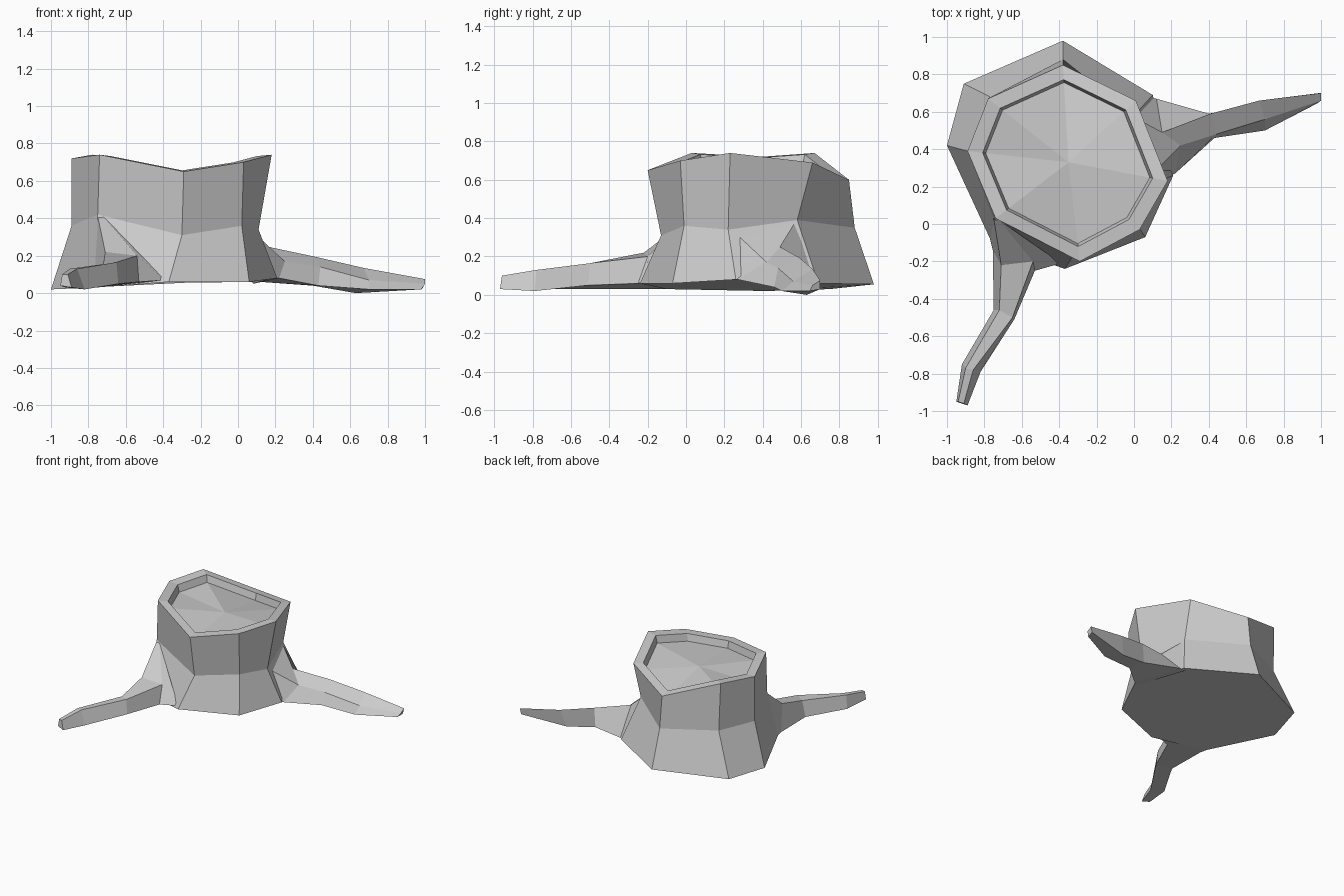
import bpy, bmesh
from mathutils import Vector


def loft(name, sections, centre=None):
    """Skin matching closed sections; cap the first, cap or fan the last."""
    bm = bmesh.new()
    rings = [[bm.verts.new(p) for p in s] for s in sections]
    n = len(rings[0])
    for a, b in zip(rings, rings[1:]):
        for i in range(n):
            j = (i + 1) % n
            bm.faces.new((a[i], a[j], b[j], b[i]))
    bm.faces.new(rings[0][::-1])
    last = rings[-1]
    if centre:
        c = bm.verts.new(centre)
        for i in range(n):
            bm.faces.new((last[i], last[(i + 1) % n], c))
    else:
        bm.faces.new(last)
    bmesh.ops.recalc_face_normals(bm, faces=bm.faces)
    me = bpy.data.meshes.new(name)
    bm.to_mesh(me)
    bm.free()
    ob = bpy.data.objects.new(name, me)
    bpy.context.collection.objects.link(ob)
    return ob


# Trunk: uneven eight-sided rings, flaring at the base, hollowed cut on top
base = [(-1, .42, .02), (-.76, -.10, .03), (-.37, -.24, .06), (.06, -.07, .06),
        (.21, .26, .08), (.10, .69, .06), (-.38, .98, .055), (-.91, .75, .03)]
waist = [(-.89, .39, .36), (-.75, .03, .42), (-.30, -.13, .31), (.02, -.01, .36),
         (.11, .22, .34), (0, .58, .39), (-.38, .88, .35), (-.77, .68, .36)]
rim = [(-.89, .39, .72), (-.74, .03, .74), (-.29, -.20, .65), (.03, -.03, .70),
       (.18, .23, .74), (.01, .66, .69), (-.38, .85, .60), (-.78, .67, .74)]
mid = Vector((-.35, .33, .69))


def inset(scale, drop):
    return [mid.lerp(Vector(p), scale) - Vector((0, 0, drop)) for p in rim]


loft("trunk", [base, waist, rim, inset(.85, 0), inset(.82, .055)], (-.35, .33, .635))

# Front root: outer low, outer top, inner top, inner low corners
loft("front_root", [
    [(-.79, .0, .03), (-.75, .03, .41), (-.72, .02, .41), (-.39, -.21, .07)],
    [(-.755, -.14, .03), (-.71, -.22, .22), (-.54, -.20, .20), (-.53, -.25, .06)],
    [(-.75, -.46, .03), (-.72, -.46, .155), (-.65, -.50, .165), (-.64, -.51, .05)],
    [(-.92, -.75, .03), (-.90, -.77, .13), (-.86, -.78, .13), (-.82, -.79, .02)],
    [(-.95, -.95, .04), (-.94, -.95, .10), (-.91, -.96, .10), (-.89, -.97, .03)],
])

# Side root: front low, front top, back top, back low corners
loft("side_root", [
    [(.18, .25, .08), (.09, .26, .32), (.0, .57, .38), (.08, .68, .05)],
    [(.22, .27, .08), (.25, .42, .17), (.15, .49, .25), (.12, .67, .06)],
    [(.43, .46, .04), (.44, .48, .14), (.41, .59, .195), (.40, .59, .04)],
    [(.70, .50, .02), (.70, .56, .07), (.67, .66, .135), (.63, .63, 0)],
    [(.98, .645, .02), (1, .66, .05), (1, .70, .075), (.99, .70, .03)],
])
